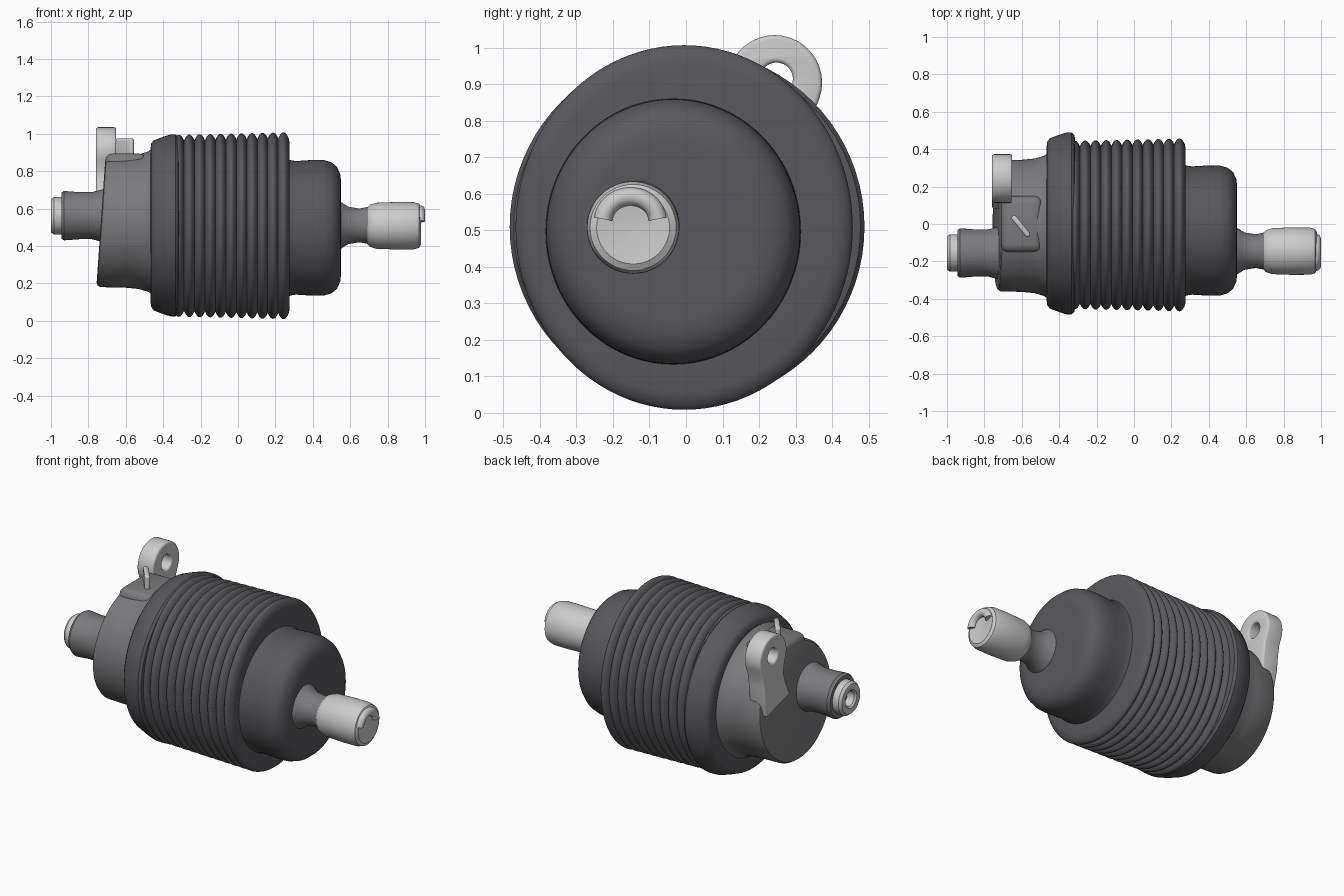
import bpy, bmesh, math
from mathutils import Vector

if "Cube" in bpy.data.objects:
    bpy.data.objects.remove(bpy.data.objects["Cube"])

dark = bpy.data.materials.new("dark_metal")
dark.diffuse_color = (0.1, 0.1, 0.11, 1)
dark.use_nodes = True
dark.node_tree.nodes["Principled BSDF"].inputs["Base Color"].default_value = dark.diffuse_color
mid = bpy.data.materials.new("worn_metal")
mid.diffuse_color = (0.2, 0.2, 0.21, 1)
mid.use_nodes = True
mid.node_tree.nodes["Principled BSDF"].inputs["Base Color"].default_value = mid.diffuse_color


def finish(name, bm, mat=None, angle=35):
    bmesh.ops.remove_doubles(bm, verts=bm.verts, dist=1e-5)
    bmesh.ops.recalc_face_normals(bm, faces=bm.faces)
    me = bpy.data.meshes.new(name)
    bm.to_mesh(me)
    bm.free()
    me.shade_smooth()
    me.set_sharp_from_angle(angle=math.radians(angle))
    if mat:
        me.materials.append(mat)
    ob = bpy.data.objects.new(name, me)
    bpy.context.collection.objects.link(ob)
    return ob


def lathe(name, profile, cy, cz, mat=None, sy=1.0, seg=80, angle=35):
    """Turn (x, radius) points around an axis parallel to x."""
    bm = bmesh.new()
    rings = []
    for x, r in profile:
        rings.append([bm.verts.new((x, cy + sy * r * math.cos(2 * math.pi * i / seg),
                                    cz + r * math.sin(2 * math.pi * i / seg)))
                      for i in range(seg)])
    for a, b in zip(rings, rings[1:]):
        for i in range(seg):
            j = (i + 1) % seg
            bm.faces.new((a[i], a[j], b[j], b[i]))
    bm.faces.new(rings[0])
    bm.faces.new(rings[-1])
    return finish(name, bm, mat, angle)


def rounded_box(name, size, loc, rot_z=0, bevel=0.02, mat=None):
    bm = bmesh.new()
    bmesh.ops.create_cube(bm, size=1)
    bmesh.ops.scale(bm, vec=size, verts=bm.verts)
    bmesh.ops.bevel(bm, geom=bm.edges[:], offset=bevel, segments=3, profile=0.5, affect='EDGES')
    ob = finish(name, bm, mat)
    ob.location = loc
    ob.rotation_euler.z = rot_z
    return ob


# ribbed barrel: eleven rounded ridges, growing slightly to the right
ribs, start, pitch = 11, -0.345, 0.056
profile = [(start, 0.3)]
for k in range(ribs * 8 + 1):
    t = k / 8
    peak = 0.486 + 0.014 * t / ribs
    profile.append((start + pitch * t, peak - 0.032 * (1 - abs(math.sin(math.pi * t)) ** 0.8)))
profile += [(0.275, 0.45), (0.275, 0.3)]
lathe("ribbed_barrel", profile, -0.005, 0.508, dark, sy=0.925, seg=96, angle=60)

# wide flange on the left of the ribs
lathe("barrel_flange", [(-0.46, 0.3), (-0.468, 0.40), (-0.465, 0.435), (-0.45, 0.455),
                        (-0.40, 0.474), (-0.36, 0.486), (-0.335, 0.486), (-0.32, 0.475),
                        (-0.315, 0.45), (-0.315, 0.3)], 0.003, 0.51, dark)

# rounded cap on the right
lathe("right_cap", [(0.25, 0.375), (0.28, 0.362), (0.31, 0.357), (0.40, 0.363), (0.46, 0.362),
                    (0.50, 0.35), (0.53, 0.325), (0.547, 0.285), (0.552, 0.24), (0.545, 0.15),
                    (0.545, 0.05)], -0.035, 0.497, dark, sy=0.96)

# housing on the left, its end face leaning back at the top
housing = lathe("left_housing", [(-0.735, 0.1), (-0.735, 0.325), (-0.73, 0.34), (-0.715, 0.35),
                                 (-0.60, 0.353), (-0.53, 0.36), (-0.48, 0.375), (-0.45, 0.40)],
                -0.01, 0.53, mid)
for v in housing.data.vertices:
    if v.co.x < -0.7:
        v.co.x += 0.07 * (v.co.z - 0.5)

# output shaft with a waist and blunt tip
lathe("right_shaft_neck", [(0.53, 0.135), (0.555, 0.122), (0.59, 0.10), (0.65, 0.09),
                           (0.69, 0.098), (0.73, 0.11)], -0.145, 0.51, mid, seg=48)
lathe("right_shaft_tip", [(0.69, 0.095), (0.705, 0.112), (0.74, 0.123), (0.85, 0.127),
                          (0.94, 0.126), (0.968, 0.118), (0.978, 0.10), (0.972, 0.06),
                          (0.968, 0.01)], -0.145, 0.508, seg=48)

# left shaft and bored nozzle
lathe("left_shaft", [(-0.68, 0.15), (-0.74, 0.137), (-0.78, 0.126), (-0.85, 0.126),
                     (-0.93, 0.132), (-0.945, 0.122), (-0.945, 0.05)], -0.155, 0.562, mid, seg=48)
lathe("left_nozzle", [(-0.93, 0.10), (-0.985, 0.10), (-1.0, 0.088), (-1.0, 0.055),
                      (-0.99, 0.045), (-0.94, 0.042), (-0.94, 0.01)], -0.155, 0.562, seg=40)


def curve_to_mesh(name, cu):
    tmp = bpy.data.objects.new(name + "_curve", cu)
    bpy.context.collection.objects.link(tmp)
    bpy.context.view_layer.update()
    me = bpy.data.meshes.new_from_object(
        tmp.evaluated_get(bpy.context.evaluated_depsgraph_get()))
    bpy.data.objects.remove(tmp)
    bm = bmesh.new()
    bm.from_mesh(me)
    return bm


def add_spline(cu, pts, cyclic):
    sp = cu.splines.new('POLY')
    sp.points.add(len(pts) - 1)
    for p, co in zip(sp.points, pts):
        p.co = (*co, 1)
    sp.use_cyclic_u = cyclic


# raised crescent on the end of the right shaft
cu = bpy.data.curves.new("crescent", 'CURVE')
cu.dimensions = '3D'
cu.bevel_depth = 0.025
cu.use_fill_caps = True
add_spline(cu, [(0.974, -0.152 + 0.075 * math.cos(math.radians(a)),
                 0.525 + 0.068 * math.sin(math.radians(a))) for a in range(5, 180, 10)], False)
finish("shaft_end_crescent", curve_to_mesh("crescent", cu))

# mounting lug: eye, hole and tapering neck drawn in the y-z plane
cu = bpy.data.curves.new("lug", 'CURVE')
cu.dimensions = '2D'
cu.fill_mode = 'BOTH'
cu.extrude = 0.042
cu.bevel_depth = 0.012
cu.bevel_resolution = 2
cu.offset = -0.012
ey, ez, er = 0.243, 0.905, 0.13
outline = [(ey + er * math.cos(math.radians(a)), ez + er * math.sin(math.radians(a)), 0)
           for a in range(-20, 201, 10)]
outline += [(0.135, 0.82, 0), (0.14, 0.77, 0), (0.12, 0.70, 0), (0.08, 0.62, 0),
            (0.30, 0.56, 0), (0.325, 0.66, 0), (0.335, 0.75, 0), (0.345, 0.81, 0)]
add_spline(cu, outline, True)
add_spline(cu, [(ey + 0.005 + 0.045 * math.cos(2 * math.pi * i / 28),
                 ez + 0.01 + 0.045 * math.sin(2 * math.pi * i / 28), 0) for i in range(28)], True)
bm = curve_to_mesh("lug", cu)
for v in bm.verts:
    v.co = Vector((-0.705 + v.co.z, v.co.x, v.co.y))
finish("mounting_lug", bm)

# raised pad on the housing and the small angled tab on it
rounded_box("top_pad", (0.22, 0.30, 0.22), (-0.60, 0.0, 0.785), bevel=0.04, mat=mid)
rounded_box("angled_tab", (0.14, 0.03, 0.14), (-0.605, -0.012, 0.905),
            rot_z=math.radians(-51), bevel=0.013)
